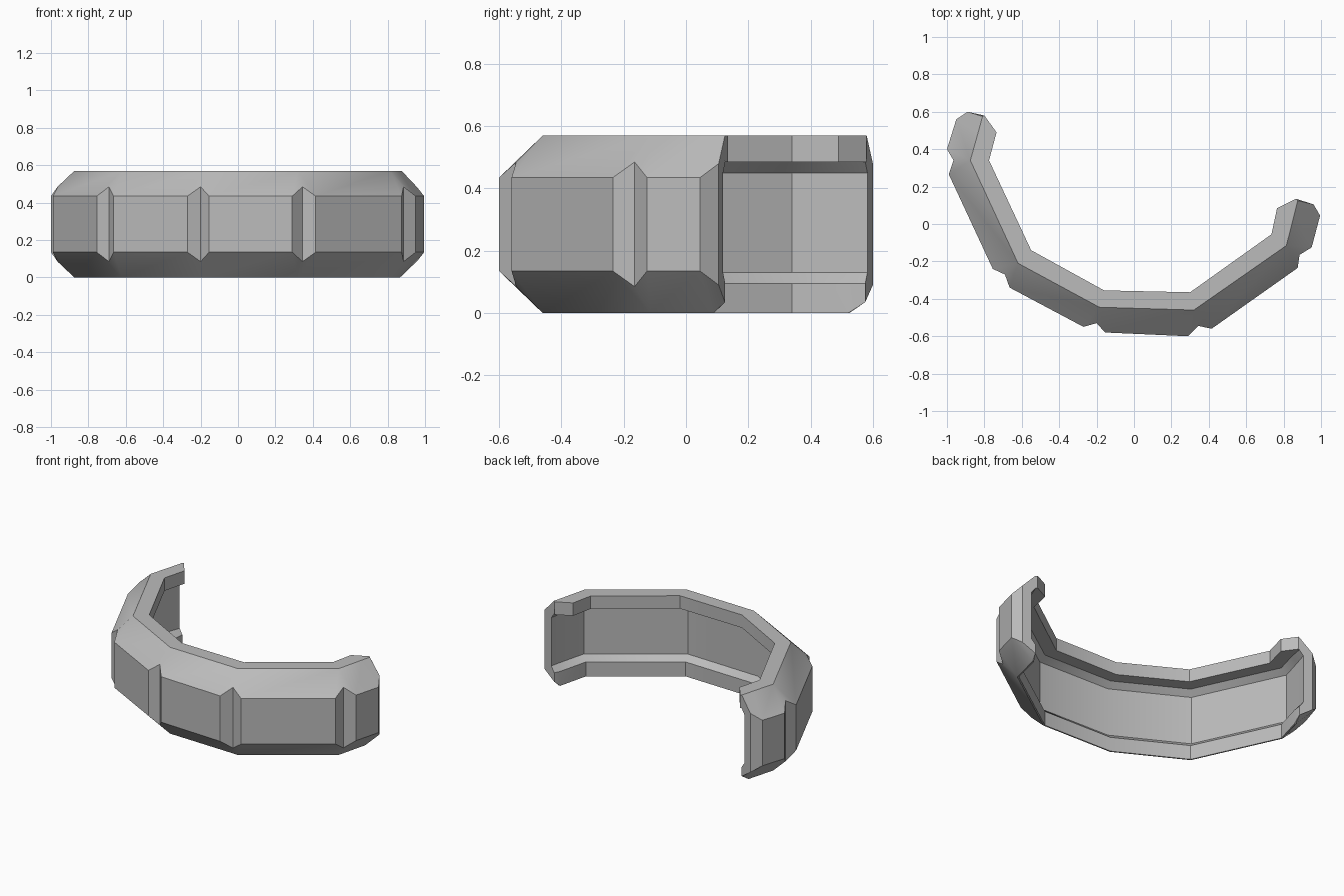
import bpy, bmesh, math
from mathutils import Vector

cube = bpy.data.objects.get("Cube")
if cube:
    bpy.data.objects.remove(cube, do_unlink=True)

# One grey paint
grey = bpy.data.materials.new("warm_grey_plate")
grey.use_nodes = True
colour = (0.5, 0.5, 0.5, 1)
grey.diffuse_color = colour
grey.node_tree.nodes["Principled BSDF"].inputs["Base Color"].default_value = colour

V = lambda p: Vector(p)
HEIGHT, NOTCH = 0.57, 0.05


def section(outer, ridge, inner, flare=0.0, wall=None, low=None, low_z=0.0):
    """C-shaped cross-section: chamfered outside, deep upper lip, shallow lower lip."""
    o, r, i = V(outer), V(ridge), V(inner)
    wall = wall or r + (r - i) * 0.3
    low = low or r
    lip = low.lerp(i, 0.1)
    profile = [(o, 0.135 - flare), (o, 0.435 + flare), (r, HEIGHT), (i, HEIGHT),
               (i, 0.485), (r.lerp(i, 0.1), 0.485), (wall, 0.45), (wall, 0.13),
               (lip, 0.095), (lip, low_z), (low, low_z)]
    return [(p.x, p.y, z) for p, z in profile]


def corner(ridge, inner, before, notch, after):
    """Bend in the band with a V notch cut in its outer face."""
    return [section(before, ridge, inner), section(notch, ridge, inner, NOTCH),
            section(after, ridge, inner)]


def tip(bevel, end):
    """Bevelled open end of an arm, listed from the bevel outwards."""
    o, r, i = (V(p) for p in end)
    low = V(bevel[1]).lerp(r, 0.4)
    return [section(*bevel, low=low),
            section(o, r, i, NOTCH * 0.9, wall=r.lerp(o, 0.3), low_z=0.035)]


# Sections from the long arm round to the short arm
long_tip = tip([(-1.0 + 0.05, 0.56), (-0.833, 0.49), (-0.735, 0.49)],
               [(-0.89, 0.60), (-0.81, 0.575), (-0.80, 0.58)])
short_tip = tip([(0.995, 0.045), (0.86, 0.065), (0.765, 0.085)],
                [(0.96, 0.105), (0.875, 0.125), (0.865, 0.135)])
sections = (
    long_tip[::-1]
    + corner((-0.875, 0.34), (-0.775, 0.34), (-1.0, 0.40), (-0.965, 0.34), (-0.99, 0.265))
    + corner((-0.62, -0.21), (-0.55, -0.14), (-0.755, -0.24), (-0.69, -0.27), (-0.665, -0.34))
    + corner((-0.185, -0.445), (-0.16, -0.355), (-0.27, -0.55), (-0.20, -0.53), (-0.155, -0.58))
    + corner((0.32, -0.46), (0.30, -0.365), (0.29, -0.60), (0.345, -0.545), (0.415, -0.56))
    + corner((0.815, -0.115), (0.735, -0.055), (0.875, -0.235), (0.885, -0.165), (0.95, -0.125))
    + short_tip)

# Loft the sections into one curved band and cap its ends
bm = bmesh.new()
loops = [[bm.verts.new(p) for p in s] for s in sections]
count = len(loops[0])
for a, b in zip(loops, loops[1:]):
    for k in range(count):
        n = (k + 1) % count
        bm.faces.new((a[k], a[n], b[n], b[k]))
bm.faces.new(loops[0])
bm.faces.new(loops[-1][::-1])
bmesh.ops.remove_doubles(bm, verts=bm.verts, dist=0.0005)
bmesh.ops.recalc_face_normals(bm, faces=bm.faces)

mesh = bpy.data.meshes.new("curved_guard_band")
bm.to_mesh(mesh)
bm.free()
mesh.materials.append(grey)
band = bpy.data.objects.new("curved_guard_band", mesh)
bpy.context.collection.objects.link(band)

bpy.ops.object.select_all(action="DESELECT")
band.select_set(True)
bpy.context.view_layer.objects.active = band
bpy.ops.object.shade_smooth_by_angle(angle=math.radians(30))
